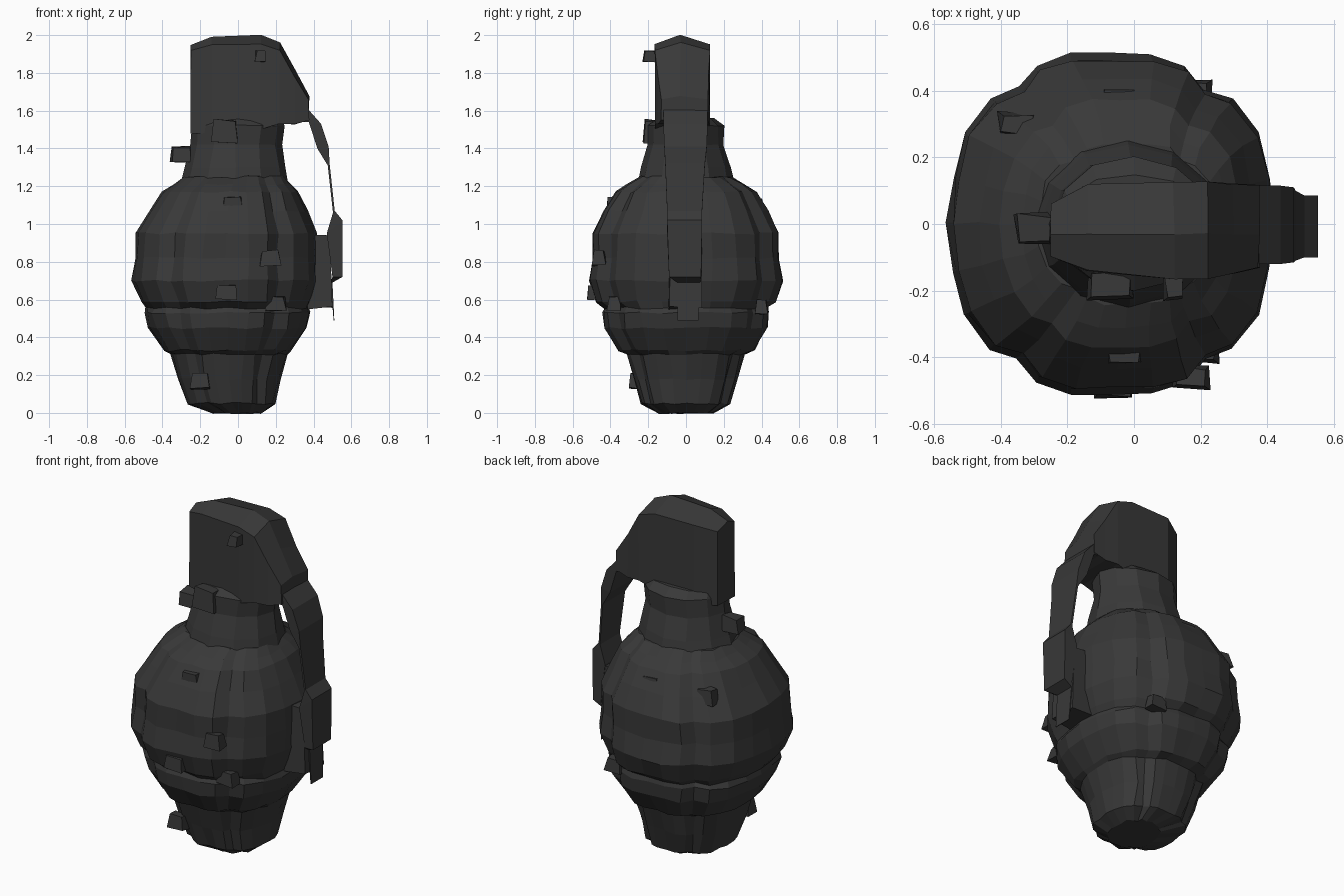
import bpy
import bmesh
import math
import random

random.seed(4)
default_cube = bpy.data.objects.get("Cube")
if default_cube:
    bpy.data.objects.remove(default_cube, do_unlink=True)

# One dark iron colour for every part
iron = bpy.data.materials.new("dark iron")
iron.use_nodes = True
colour = (0.04, 0.04, 0.04, 1)
iron.diffuse_color = colour
shader = next(n for n in iron.node_tree.nodes if n.type == "BSDF_PRINCIPLED")
shader.inputs["Base Color"].default_value = colour


def loft(name, rings, jitter=0.0):
    """Skin a list of equally long point rings and cap both ends."""
    bm = bmesh.new()
    loops = []
    for ring in rings:
        loops.append([bm.verts.new([c + random.uniform(-jitter, jitter) for c in p]) for p in ring])
    for low, high in zip(loops, loops[1:]):
        for i in range(len(low)):
            j = (i + 1) % len(low)
            bm.faces.new((low[i], low[j], high[j], high[i]))
    bm.faces.new(loops[0][::-1])
    bm.faces.new(loops[-1])
    bmesh.ops.recalc_face_normals(bm, faces=bm.faces)
    mesh = bpy.data.meshes.new(name)
    bm.to_mesh(mesh)
    bm.free()
    mesh.materials.append(iron)
    obj = bpy.data.objects.new(name, mesh)
    bpy.context.collection.objects.link(obj)
    return obj


def block(name, centre, size, taper=0.8):
    """Small rough block, narrower at the top."""
    x, y, z = centre
    a, b, c = [s / 2 for s in size]
    corners = [(-a, -b), (a, -b), (a, b), (-a, b)]
    rings = [[(x + u * k, y + v * k, z + h) for u, v in corners]
             for h, k in ((-c, 1), (c, taper))]
    return loft(name, rings, 0.008)


# Lobed cross-section: one quarter, mirrored into a full outline
quarter = [(1, 0), (0.97, 0.28), (0.9, 0.54), (0.74, 0.74),
           (0.57, 0.8), (0.46, 0.94), (0.25, 1), (0, 1)]
half = quarter + [(-x, y) for x, y in quarter[-2::-1]]
outline = half + [(x, -y) for x, y in half[-2:0:-1]]

# Body: height, centre x, half width, half depth
body_rings = [
    (0, 0, .13, .15), (.05, -.035, .235, .235), (.18, -.05, .27, .27),
    (.31, -.05, .31, .31), (.33, -.055, .34, .36), (.45, -.055, .42, .43),
    (.53, -.055, .44, .44), (.555, -.055, .43, .43), (.59, -.06, .45, .47),
    (.7, -.07, .49, .51), (.82, -.065, .48, .49), (.95, -.06, .48, .49),
    (1.07, -.05, .415, .43), (1.17, -.04, .36, .37), (1.21, -.03, .31, .31),
    (1.25, -.02, .27, .24)]
loft("body", [[(c + x * w, y * d, z) for x, y in outline]
              for z, c, w, d in body_rings], 0.006)

# Neck: plain tapered tube with a collar
neck_rings = [(1.2, -.02, .29, .26), (1.3, -.015, .265, .24), (1.42, -.01, .24, .2),
              (1.52, 0, .245, .2), (1.56, 0, .23, .15)]
circle = [(math.cos(math.tau * i / 12), math.sin(math.tau * i / 12)) for i in range(12)]
loft("neck", [[(c + x * w, y * d, z) for x, y in circle]
              for z, c, w, d in neck_rings], 0.004)

# Cap: stations along x with floor, eaves, ridge height and depth range
cap_stations = [(-.25, 1.48, 1.92, 1.95, -.1, .06), (-.14, 1.48, 1.95, 1.99, -.14, .12),
                (.12, 1.5, 1.95, 2.0, -.165, .125), (.22, 1.53, 1.92, 1.96, -.165, .125),
                (.3, 1.53, 1.78, 1.82, -.15, .12), (.375, 1.55, 1.66, 1.68, -.13, .115)]
loft("cap", [[(x, a, low), (x, a, eave), (x, -.03, ridge), (x, b, eave), (x, b, low)]
             for x, low, eave, ridge, a, b in cap_stations], 0.003)

# Lever: inner x and z, outer x and z, depth range, from top to tip
lever_stations = [(.32, 1.54, .36, 1.62, -.12, .115), (.375, 1.54, .44, 1.53, -.12, .115),
                  (.42, 1.4, .48, 1.41, -.115, .11), (.475, 1.31, .485, 1.32, -.11, .1),
                  (.503, 1.06, .512, 1.07, -.1, .085), (.47, .95, .553, 1.02, -.1, .085),
                  (.5, .72, .553, .72, -.09, .08), (.49, .69, .5, .69, -.045, .075),
                  (.506, .49, .51, .49, -.045, .065)]
loft("lever", [[(u, a, h), (v, a, k), (v, b, k), (u, b, h)]
               for u, h, v, k, a, b in lever_stations])
block("lever_rest", (.43, 0, .75), (.13, .17, .39), 0.9)

# Pin stub, collar lug and cap spur
block("pin_stub", (-.3, -.01, 1.37), (.11, .09, .08))
block("collar_lug", (-.07, -.18, 1.49), (.14, .09, .12))
block("cap_spur", (.12, -.18, 1.89), (.06, .1, .06))

# Rough chips standing out from the shell
for x, y, z in ((-.06, -.49, .64), (.17, -.46, .82), (.2, -.38, .58), (-.03, -.38, 1.1),
                (-.2, -.27, .17), (-.05, .38, 1.09), (-.35, .3, 1.07), (.18, .4, .56)):
    block("shell_chip", (x, y, z), (.11, .07, .08))
